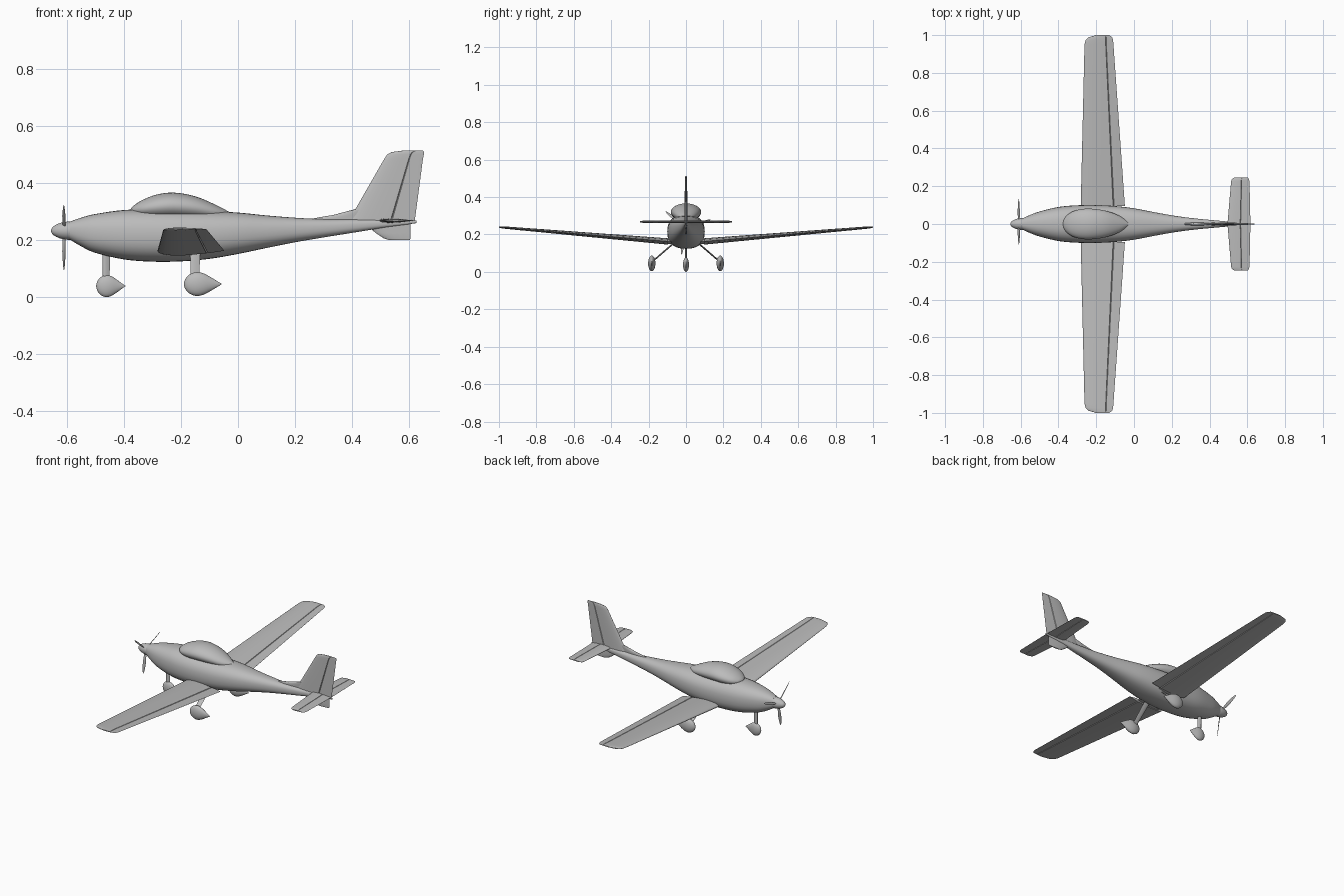
import bpy, bmesh, math
from math import sin, cos, radians
from mathutils import Vector as V

cube = bpy.data.objects.get("Cube")
if cube:
    bpy.data.objects.remove(cube)

grey = bpy.data.materials.new("light_grey_paint")
grey.use_nodes = True
grey.diffuse_color = (0.5, 0.5, 0.5, 1)
grey.node_tree.nodes["Principled BSDF"].inputs["Base Color"].default_value = (0.5, 0.5, 0.5, 1)


def loft(name, rings, angle=35):
    """Skin a list of closed rings of points and cap both ends."""
    bm = bmesh.new()
    rows = [[bm.verts.new(p) for p in ring] for ring in rings]
    n = len(rows[0])
    for a, b in zip(rows, rows[1:]):
        for i in range(n):
            j = (i + 1) % n
            bm.faces.new((a[i], a[j], b[j], b[i]))
    bm.faces.new(rows[0])
    bm.faces.new(rows[-1])
    bmesh.ops.recalc_face_normals(bm, faces=bm.faces)
    mesh = bpy.data.meshes.new(name)
    bm.to_mesh(mesh)
    bm.free()
    mesh.materials.append(grey)
    obj = bpy.data.objects.new(name, mesh)
    bpy.context.collection.objects.link(obj)
    bpy.ops.object.select_all(action="DESELECT")
    obj.select_set(True)
    bpy.context.view_layer.objects.active = obj
    bpy.ops.object.shade_smooth_by_angle(angle=radians(angle))
    return obj


def spline(keys, steps):
    """Smooth curve through station tuples."""
    pts = [V(k) for k in keys]
    out = []
    for i in range(len(pts) - 1):
        a, b = pts[i], pts[i + 1]
        m0 = (b - pts[max(i - 1, 0)]) / 2
        m1 = (pts[min(i + 2, len(pts) - 1)] - a) / 2
        for s in range(steps):
            t = s / steps
            out.append(a * (1 - 3*t*t + 2*t**3) + b * (3*t*t - 2*t**3)
                       + m0 * (t - 2*t*t + t**3) + m1 * (t**3 - t*t))
    return out + [pts[-1]]


def body(name, keys, y=0, power=2.0, sides=32, steps=4):
    """Rounded body along x; stations are (x, bottom, top, half width)."""
    rings = []
    for x, lo, hi, w in spline(keys, steps):
        ring = []
        for i in range(sides):
            a = 2 * math.pi * i / sides
            c, s = cos(a), sin(a)
            u = math.copysign(abs(c) ** (2 / power), c)
            v = math.copysign(abs(s) ** (2 / power), s)
            ring.append((x, y + w * u, (lo + hi) / 2 + (hi - lo) / 2 * v))
        rings.append(ring)
    return loft(name, rings, 50)


def foil(c):
    return 5 * (0.2969 * c**0.5 - 0.126 * c - 0.3516 * c**2 + 0.2843 * c**3 - 0.1036 * c**4)


def panel(name, stations, normal, hinge=None):
    """Aerofoil surface; stations are (leading edge, trailing edge, thickness)."""
    prof = [(c, foil(c)) for c in (0.01, 0.04, 0.1, 0.2, 0.32, 0.45, 0.85, 0.995)]
    if hinge:  # narrow groove along the control surface hinge
        g = 0.012
        prof += [(hinge - g, foil(hinge - g)), (hinge, foil(hinge) * 0.4), (hinge + g, foil(hinge + g))]
    else:
        prof.append((0.65, foil(0.65)))
    prof.sort()
    section = [(0, 0)] + prof + [(c, -h) for c, h in reversed(prof)]
    n = V(normal)
    rings = [[V(le).lerp(V(te), c) + n * t * h for c, h in section] for le, te, t in stations]
    return loft(name, rings)


# Fuselage and canopy
body("fuselage", [
    (-0.59, 0.202, 0.264, 0.030), (-0.55, 0.178, 0.278, 0.048), (-0.5, 0.155, 0.291, 0.066),
    (-0.4, 0.132, 0.305, 0.090), (-0.3, 0.124, 0.307, 0.099), (-0.2, 0.125, 0.305, 0.100),
    (-0.1, 0.134, 0.301, 0.095), (0, 0.151, 0.296, 0.083), (0.1, 0.172, 0.286, 0.064),
    (0.2, 0.192, 0.278, 0.046), (0.3, 0.209, 0.273, 0.032), (0.4, 0.225, 0.272, 0.022),
    (0.5, 0.241, 0.271, 0.013), (0.625, 0.259, 0.268, 0.003)], power=2.4)
body("canopy", [
    (-0.376, 0.297, 0.309, 0.008), (-0.365, 0.288, 0.321, 0.034), (-0.335, 0.278, 0.340, 0.061),
    (-0.285, 0.273, 0.359, 0.078), (-0.225, 0.273, 0.366, 0.081), (-0.15, 0.272, 0.353, 0.070),
    (-0.08, 0.272, 0.324, 0.045), (-0.03, 0.280, 0.298, 0.010)])

# Spinner and three twisted propeller blades
body("spinner", [
    (-0.655, 0.229, 0.235, 0.003), (-0.648, 0.218, 0.247, 0.014), (-0.625, 0.206, 0.259, 0.026),
    (-0.6, 0.201, 0.264, 0.031), (-0.585, 0.201, 0.264, 0.031)], sides=24)
hub = V((-0.61, 0, 0.232))
for k in range(3):
    a = radians(20 + 120 * k)
    out, side = V((0, cos(a), sin(a))), V((0, -sin(a), cos(a)))
    rings = []
    for r, chord, twist in ((0.015, 0.008, 65), (0.04, 0.013, 55), (0.075, 0.018, 42),
                            (0.11, 0.015, 32), (0.132, 0.009, 27), (0.141, 0.002, 25)):
        t = radians(twist)
        d = side * cos(t) + V((1, 0, 0)) * sin(t)
        n = d.cross(out)
        rings.append([hub + out * r + d * chord / 2 * cos(q) + n * chord * 0.1 * sin(q)
                      for q in (radians(30 * i) for i in range(12))])
    loft("propeller_blade_%d" % (k + 1), rings, 60)


# Wings, tailplane and main gear on both sides
def wing_z(y):
    return 0.163 + (y - 0.1) * 0.085


def wheel_fairing(name, x0, length, y, lo, hi, half):
    mid, r = (lo + hi) / 2, (hi - lo) / 2
    shape = ((0, 0.06), (0.04, 0.42), (0.14, 0.78), (0.32, 1), (0.52, 0.9),
             (0.74, 0.52), (0.92, 0.17), (1, 0.03))
    body(name, [(x0 + f * length, mid - r * k, mid + r * k, half * k) for f, k in shape],
         y=y, sides=24, steps=3)


for side, s in (("left", 1), ("right", -1)):
    # The front faces -y, so the pair is named by y direction of the aircraft
    panel(side + "_wing", [
        ((le, s * y, wing_z(y)), (te, s * y, wing_z(y)), t) for y, le, te, t in (
            (0.095, -0.282, -0.047, 0.034), (0.95, -0.262, -0.108, 0.013),
            (0.973, -0.256, -0.110, 0.012), (0.988, -0.243, -0.115, 0.010),
            (1.0, -0.2, -0.130, 0.005))], (0, 0, 1), 0.74)
    panel(side + "_wing_root", [
        ((-0.26, s * y, wing_z(y)), (-0.11, s * y, wing_z(y)), 0.026) for y in (0.05, 0.11)], (0, 0, 1))
    panel(side + "_tailplane", [
        ((le, s * y, 0.268), (te, s * y, 0.268), t) for y, le, te, t in (
            (0.002, 0.495, 0.617, 0.016), (0.225, 0.514, 0.612, 0.012),
            (0.238, 0.518, 0.609, 0.010), (0.246, 0.530, 0.602, 0.005))], (0, 0, 1), 0.56)
    panel(side + "_gear_leg", [
        ((-0.168, s * 0.07, 0.15), (-0.132, s * 0.07, 0.15), 0.009),
        ((-0.165, s * 0.18, 0.055), (-0.137, s * 0.18, 0.055), 0.008)], (0, s * 0.65, 0.76))
    wheel_fairing(side + "_wheel_fairing", -0.19, 0.133, s * 0.183, 0.004, 0.087, 0.0195)

# Nose gear
panel("nose_gear_leg", [
    ((-0.475, 0, 0.18), (-0.448, 0, 0.18), 0.012),
    ((-0.474, 0, 0.05), (-0.45, 0, 0.05), 0.012)], (0, 1, 0))
wheel_fairing("nose_wheel_fairing", -0.497, 0.102, 0, 0.0, 0.077, 0.016)

# Vertical tail, its fillet and the lower fin
panel("fin_and_rudder", [
    ((le, 0, z), (te, 0, z), t) for z, le, te, t in (
        (0.262, 0.385, 0.62, 0.018), (0.485, 0.513, 0.649, 0.012), (0.5, 0.523, 0.652, 0.011),
        (0.508, 0.538, 0.653, 0.009), (0.513, 0.575, 0.648, 0.004))], (0, 1, 0), 0.64)
panel("fin_fillet", [
    ((le, 0, z), (0.48, 0, z), t) for z, le, t in (
        (0.262, 0.24, 0.016), (0.276, 0.265, 0.014), (0.288, 0.335, 0.013),
        (0.308, 0.41, 0.010))], (0, 1, 0))
panel("lower_fin", [
    ((le, 0, z), (te, 0, z), t) for z, le, te, t in (
        (0.262, 0.44, 0.606, 0.012), (0.225, 0.482, 0.606, 0.011), (0.205, 0.512, 0.605, 0.009),
        (0.2, 0.53, 0.602, 0.006))], (0, 1, 0))
